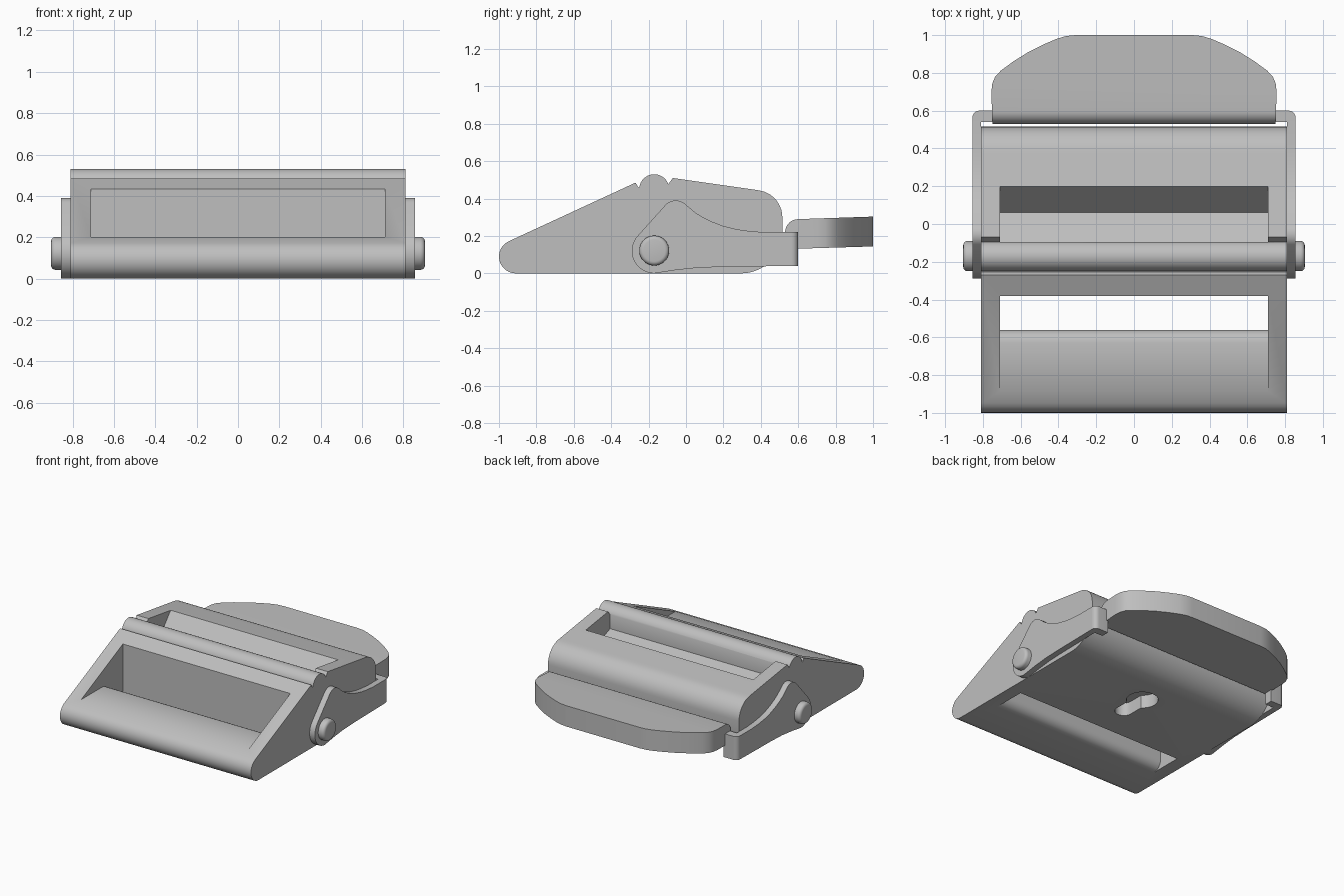
import bpy, bmesh, math
from mathutils import Matrix

cube = bpy.data.objects.get("Cube")
if cube:
    bpy.data.objects.remove(cube, do_unlink=True)

grey = bpy.data.materials.new("plain grey")
grey.use_nodes = True
colour = (0.52, 0.52, 0.52, 1)
grey.diffuse_color = colour
grey.node_tree.nodes["Principled BSDF"].inputs["Base Color"].default_value = colour


def arc(cu, cv, r, start, end, n=12):
    """Points on an arc, angles in degrees."""
    steps = [math.radians(start + (end - start) * i / n) for i in range(n + 1)]
    return [(cu + r * math.cos(a), cv + r * math.sin(a)) for a in steps]


def add_object(name, bm):
    bmesh.ops.recalc_face_normals(bm, faces=bm.faces)
    mesh = bpy.data.meshes.new(name)
    bm.to_mesh(mesh)
    bm.free()
    mesh.materials.append(grey)
    ob = bpy.data.objects.new(name, mesh)
    bpy.context.collection.objects.link(ob)
    return ob


def prism(name, outline, low, high, axis="X"):
    """Extrude a (y, z) outline along x, or an (x, y) outline along z."""
    place = (lambda u, v, w: (w, u, v)) if axis == "X" else (lambda u, v, w: (u, v, w))
    bm = bmesh.new()
    a = [bm.verts.new(place(u, v, low)) for u, v in outline]
    b = [bm.verts.new(place(u, v, high)) for u, v in outline]
    bm.faces.new(a)
    bm.faces.new(b)
    for i in range(len(a)):
        j = (i + 1) % len(a)
        bm.faces.new((a[i], a[j], b[j], b[i]))
    return add_object(name, bm)


def select_only(ob):
    bpy.ops.object.select_all(action="DESELECT")
    ob.select_set(True)
    bpy.context.view_layer.objects.active = ob


def combine(ob, cutter, operation):
    """Apply a boolean and discard the cutter."""
    mod = ob.modifiers.new(operation, "BOOLEAN")
    mod.operation = operation
    mod.solver = "EXACT"
    mod.object = cutter
    select_only(ob)
    bpy.ops.object.modifier_apply(modifier=mod.name)
    bpy.data.objects.remove(cutter, do_unlink=True)


def smooth(ob):
    select_only(ob)
    bpy.ops.object.shade_smooth_by_angle(angle=math.radians(32))


# Buckle body: side profile with rounded nose, ridge bar and curved back
body_profile = (
    arc(-0.91, 0.09, 0.09, 270, 115)
    + [(-0.27, 0.485), (-0.255, 0.46)]
    + arc(-0.17, 0.45, 0.08, 172, 20, 16)
    + [(-0.07, 0.51), (0.37, 0.447)]
    + arc(0.37, 0.30, 0.145, 80, 0, 10)
    + [(0.515, 0.22)]
    + arc(0.295, 0.22, 0.22, -10, -90, 10)
)
body = prism("buckle_body", body_profile, -0.81, 0.81)

# Strap slot behind the rounded front bar
slot = ([(-0.9, 0.7), (-0.9, 0.2)] + arc(-0.63, 0.13, 0.07, 90, 0, 6)
        + arc(-0.63, 0.07, 0.07, 0, -90, 6)
        + [(-0.63, -0.1), (-0.38, -0.1), (-0.38, 0.7)])
combine(body, prism("slot_cutter", slot, -0.71, 0.71), "DIFFERENCE")

# Recess behind the ridge bar
recess = [(-0.095, 0.7), (-0.095, 0.37), (0.06, 0.31), (0.2, 0.473), (0.2, 0.7)]
combine(body, prism("recess_cutter", recess, -0.71, 0.71), "DIFFERENCE")

# Keyhole in the underside
keyhole = arc(0, 0.09, 0.11, -55, 235, 24) + arc(0, -0.11, 0.063, 180, 360, 12)
combine(body, prism("keyhole_cutter", keyhole, -0.1, 0.1, "Z"), "DIFFERENCE")
smooth(body)

# Release tab: rounded plan shape trimmed by its side profile
half = [(0.75, 0.53), (0.755, 0.70), (0.75, 0.745), (0.735, 0.78), (0.705, 0.812),
        (0.64, 0.86), (0.56, 0.91), (0.48, 0.95), (0.41, 0.98), (0.36, 0.995), (0.31, 1.0)]
plan = half + [(-x, y) for x, y in reversed(half)]
tab = prism("release_tab", plan, 0, 0.5, "Z")
tab_side = ([(0.53, 0.13), (0.53, 0.22)] + arc(0.60, 0.22, 0.07, 175, 92, 8)
            + [(1.1, 0.307), (1.1, 0.147)])
combine(tab, prism("tab_trim", tab_side, -1, 1), "INTERSECT")
smooth(tab)

# Lever arms with hooked ends, and pivot pins, on both sides
arm_profile = (
    arc(-0.17, 0.12, 0.12, 270, 135, 14)
    + arc(-0.055, 0.315, 0.075, 135, 52, 8)
    + [(0.05, 0.325), (0.09, 0.3), (0.14, 0.276), (0.2, 0.253), (0.27, 0.236),
       (0.34, 0.226), (0.42, 0.22), (0.565, 0.22), (0.565, 0.04), (0.2, 0.035),
       (0.06, 0.03), (-0.06, 0.017)]
)
for side, label in ((1, "left"), (-1, "right")):
    arm = prism(label + "_lever_arm", arm_profile, *sorted((side * 0.81, side * 0.855)))
    smooth(arm)

    hook = [(0.74, 0.54), (0.855, 0.54)] + arc(0.82, 0.565, 0.035, 0, 90, 6) + [(0.74, 0.6)]
    smooth(prism(label + "_lever_hook", [(side * x, y) for x, y in hook], 0.04, 0.22, "Z"))

    bm = bmesh.new()
    spin = Matrix.Translation((side * 0.852, -0.17, 0.122)) @ Matrix.Rotation(math.pi / 2, 4, "Y")
    bmesh.ops.create_cone(bm, cap_ends=True, segments=40, radius1=0.08, radius2=0.08,
                          depth=0.104, matrix=spin)
    rim = [e for e in bm.edges if all(abs(v.co.x) > 0.88 for v in e.verts)]
    bmesh.ops.bevel(bm, geom=rim, offset=0.022, segments=4, profile=0.5, affect="EDGES")
    smooth(add_object(label + "_pivot_pin", bm))
